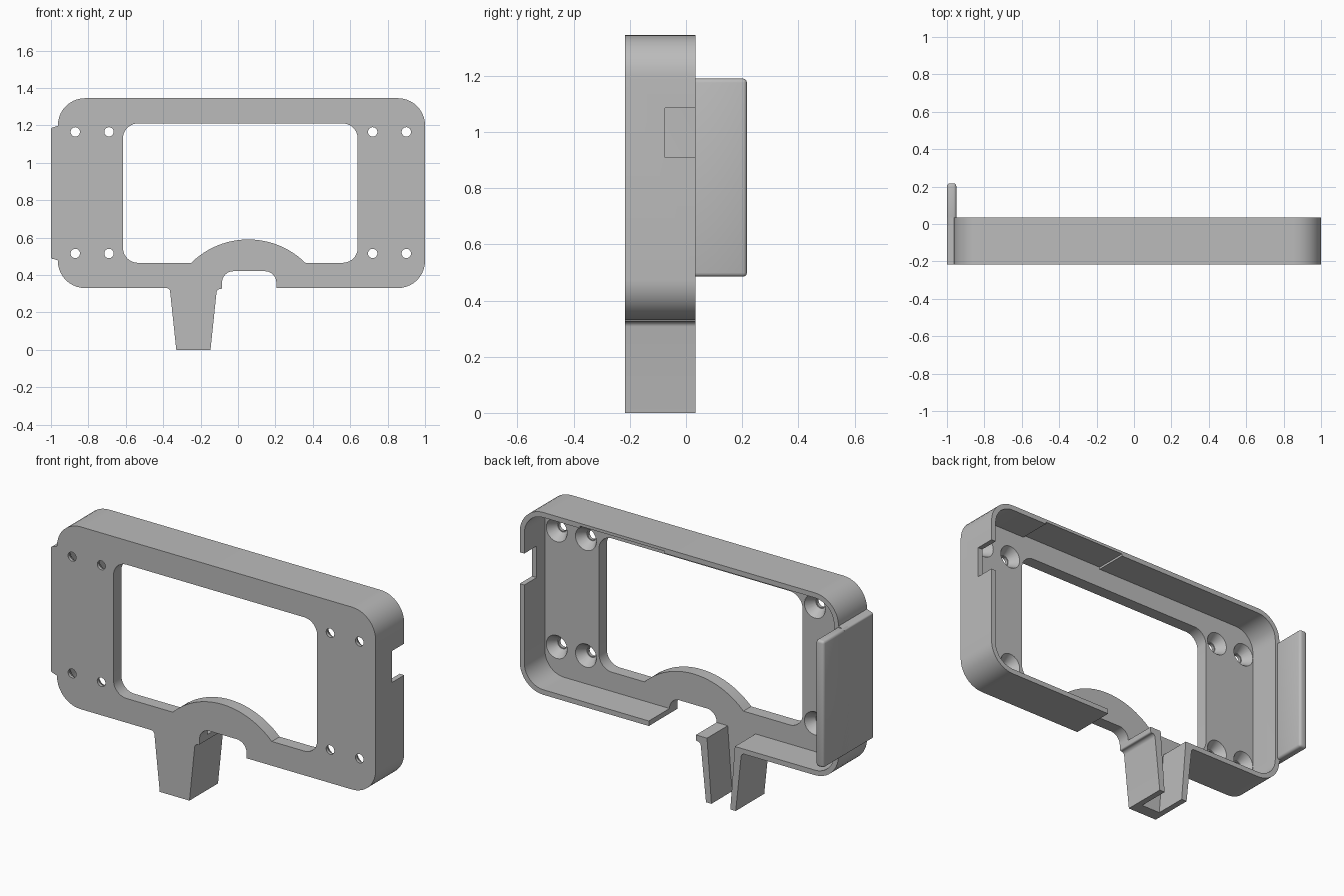
import bpy
import bmesh
import math
from mathutils import Vector

cube = bpy.data.objects.get("Cube")
if cube:
    bpy.data.objects.remove(cube, do_unlink=True)

FRONT, PLATE, REAR, PANEL_REAR = -0.217, -0.148, 0.034, 0.217
WALL = 0.028

grey = bpy.data.materials.new("plain grey")
grey.use_nodes = True
colour = (0.5, 0.5, 0.5, 1)
grey.diffuse_color = colour
grey.node_tree.nodes["Principled BSDF"].inputs["Base Color"].default_value = colour


def rounded(corners, steps=10):
    """Outline in x and z; each corner is (x, z, radius)."""
    out = []
    for i, (x, z, r) in enumerate(corners):
        p = Vector((x, z))
        if r == 0:
            out.append(p)
            continue
        a = (Vector(corners[i - 1][:2]) - p).normalized()
        b = (Vector(corners[(i + 1) % len(corners)][:2]) - p).normalized()
        half = a.angle(b) / 2
        centre = p + (a + b).normalized() * r / math.sin(half)
        reach = r / math.tan(half)
        start, end = p + a * reach - centre, p + b * reach - centre
        sweep = start.angle(end)
        for k in range(steps + 1):
            t = k / steps
            out.append(centre + (start * math.sin((1 - t) * sweep)
                                 + end * math.sin(t * sweep)) / math.sin(sweep))
    return out


def finish(name, bm):
    bmesh.ops.recalc_face_normals(bm, faces=bm.faces)
    mesh = bpy.data.meshes.new(name)
    bm.to_mesh(mesh)
    bm.free()
    mesh.materials.append(grey)
    obj = bpy.data.objects.new(name, mesh)
    bpy.context.collection.objects.link(obj)
    return obj


def prism(name, outline, y0, y1):
    bm = bmesh.new()
    face = bm.faces.new([bm.verts.new((p[0], y0, p[1])) for p in outline])
    new = bmesh.ops.extrude_face_region(bm, geom=[face])["geom"]
    bmesh.ops.translate(bm, vec=(0, y1 - y0, 0),
                        verts=[v for v in new if isinstance(v, bmesh.types.BMVert)])
    return finish(name, bm)


def rect(x0, x1, z0, z1, r=0):
    return rounded([(x0, z0, r), (x1, z0, r), (x1, z1, r), (x0, z1, r)])


def circle(x, z, r, n=32):
    return [(x + r * math.cos(math.tau * i / n), z + r * math.sin(math.tau * i / n))
            for i in range(n)]


def countersink(x, z, r0, r1, y0, y1):
    bm = bmesh.new()
    rings = [[bm.verts.new((px, y, pz)) for px, pz in circle(x, z, r)]
             for r, y in ((r0, y0), (r1, y1))]
    for ring in rings:
        bm.faces.new(ring)
    for i in range(len(rings[0])):
        bm.faces.new((rings[0][i - 1], rings[0][i], rings[1][i], rings[1][i - 1]))
    return finish("countersink_cutter", bm)


def smooth(obj):
    bpy.ops.object.select_all(action="DESELECT")
    obj.select_set(True)
    bpy.context.view_layer.objects.active = obj
    for mod in list(obj.modifiers):
        bpy.ops.object.modifier_apply(modifier=mod.name)
    bpy.ops.object.shade_smooth_by_angle(angle=math.radians(30))


# Whole silhouette: frame, cable opening and tapered leg
frame = prism("frame", rounded([
    (-0.33, 0, 0), (-0.147, 0, 0), (-0.113, 0.325, 0.02), (-0.085, 0.325, 0.008),
    (-0.085, 0.42, 0.06), (0.205, 0.42, 0.06), (0.205, 0.33, 0),
    (1, 0.33, 0.145), (1, 1.345, 0.145), (-0.963, 1.345, 0.145),
    (-0.963, 1.198, 0), (-1, 1.185, 0.01), (-1, 0.49, 0.01), (-0.963, 0.478, 0),
    (-0.963, 0.33, 0.145), (-0.365, 0.33, 0.02)]), FRONT, REAR)

# Window with an arch rising from its lower edge
chord, rise = 0.305, 0.125
radius = (chord ** 2 + rise ** 2) / (2 * rise)
spread = math.asin(chord / radius)
arch = []
for i in range(25):
    a = spread * (1 - i / 12)
    arch.append((0.055 - radius * math.sin(a),
                 0.59 - radius + radius * math.cos(a), 0))
window = rounded([(-0.615, 0.465, 0.08)] + arch + [
    (0.64, 0.465, 0.08), (0.64, 1.21, 0.08), (-0.615, 1.21, 0.08)])

# Cutters: pocket, window, leg channel, side notch and thinned top wall
back = REAR + 0.1
cutters = [
    prism("pocket_cutter", rect(-0.963 + WALL, 1 - WALL, 0.33 + WALL, 1.345 - WALL, 0.117),
          PLATE, back),
    prism("window_cutter", window, FRONT - 0.1, back),
    prism("channel_cutter", [(-0.293, -0.05), (-0.184, -0.05), (-0.15, 0.4), (-0.328, 0.4)],
          PLATE, back),
    prism("notch_cutter", rect(0.9, 1.1, 0.91, 1.085), -0.075, back),
    prism("top_recess_cutter", rect(0.11, 0.63, 1.25, 1.329), PLATE, back),
]

# Countersunk screw holes
for x in (-0.87, -0.69, 0.72, 0.9):
    for z in (0.515, 1.165):
        cutters.append(prism("hole_cutter", circle(x, z, 0.025), FRONT - 0.1, back))
        cutters.append(countersink(x, z, 0.03, 0.065, PLATE - 0.052, PLATE + 0.001))

for cutter in cutters:
    cutter.hide_render = True
    mod = frame.modifiers.new("cut", "BOOLEAN")
    mod.operation = "DIFFERENCE"
    mod.solver = "EXACT"
    mod.object = cutter
smooth(frame)
for cutter in cutters:
    bpy.data.objects.remove(cutter, do_unlink=True)

# Side panel standing out behind the frame
panel = prism("side_panel", rect(-1, -0.95, 0.485, 1.19), -0.02, PANEL_REAR)
bevel = panel.modifiers.new("bevel", "BEVEL")
bevel.width = 0.014
bevel.segments = 3
smooth(panel)
